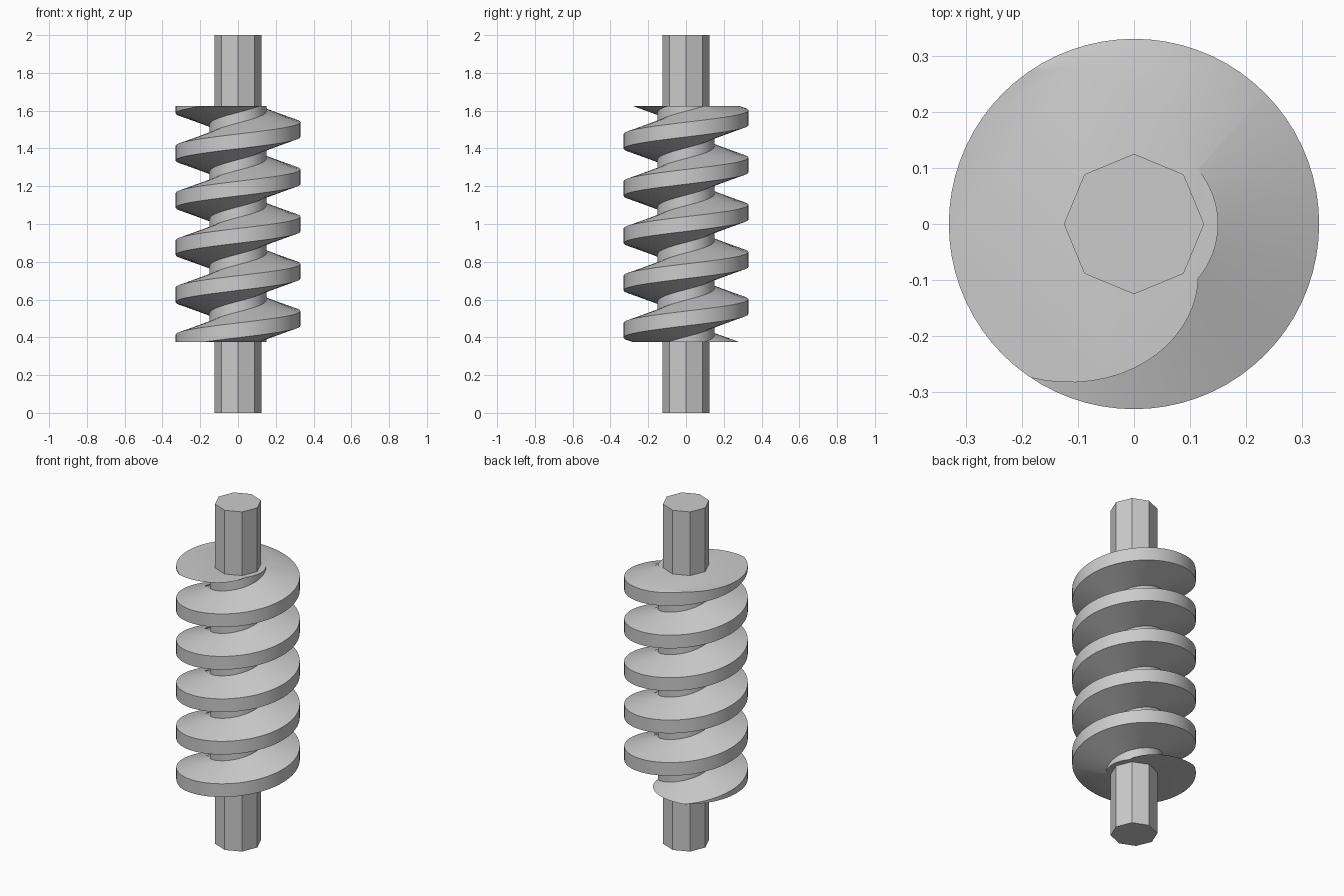
import bpy, bmesh
from math import cos, sin, tau
from mathutils import Vector

cube = bpy.data.objects.get("Cube")
if cube:
    bpy.data.objects.remove(cube)

# One plain metal colour
steel = bpy.data.materials.new("grey_metal")
steel.use_nodes = True
grey = (0.6, 0.6, 0.6, 1)
steel.diffuse_color = grey
steel.node_tree.nodes["Principled BSDF"].inputs["Base Color"].default_value = grey


def add_object(name, bm):
    bmesh.ops.recalc_face_normals(bm, faces=bm.faces)
    mesh = bpy.data.meshes.new(name)
    bm.to_mesh(mesh)
    bm.free()
    mesh.materials.append(steel)
    obj = bpy.data.objects.new(name, mesh)
    bpy.context.collection.objects.link(obj)
    return obj


# Octagonal shaft through the whole length
bm = bmesh.new()
ring = [bm.verts.new((0.125 * cos(tau * i / 8), 0.125 * sin(tau * i / 8), 0)) for i in range(8)]
base = bm.faces.new(ring)
top = bmesh.ops.extrude_face_region(bm, geom=[base], use_keep_orig=True)
bmesh.ops.translate(bm, vec=(0, 0, 2), verts=[v for v in top["geom"] if isinstance(v, bmesh.types.BMVert)])
add_object("shaft", bm)

# Worm thread: trapezoid tooth swept up a right-handed helix
PITCH, STEPS, TURNS = 0.25, 72, 8
BOTTOM, TOP = 0.375, 1.625
tooth = [(0.15, -0.097), (0.33, -0.039), (0.33, 0.039), (0.15, 0.097)]
bm = bmesh.new()
rows = []
for i in range(STEPS * TURNS + 1):
    a = tau * i / STEPS
    z = PITCH * i / STEPS
    rows.append([bm.verts.new((r * cos(a), r * sin(a), z + dz)) for r, dz in tooth])
for i in range(STEPS * TURNS):
    p, q = rows[i], rows[i + 1]
    for k in range(3):
        bm.faces.new((p[k], q[k], q[k + 1], p[k + 1]))
    # Root strip joins this turn to the next one up
    if i + STEPS < STEPS * TURNS:
        n, m = rows[i + STEPS], rows[i + STEPS + 1]
        bm.faces.new((p[3], q[3], m[0], n[0]))
for f in bm.faces:
    f.smooth = True

# Trim both ends flat and cap them
for height, direction in ((BOTTOM, -1), (TOP, 1)):
    cut = bmesh.ops.bisect_plane(
        bm, geom=bm.verts[:] + bm.edges[:] + bm.faces[:], dist=1e-6,
        plane_co=Vector((0, 0, height)), plane_no=Vector((0, 0, direction)), clear_outer=True)
    rim = [e for e in bm.edges if e.is_boundary and all(abs(v.co.z - height) < 1e-4 for v in e.verts)]
    caps = bmesh.ops.edgeloop_fill(bm, edges=rim)["faces"]
    for f in caps:
        f.smooth = False
worm = add_object("worm_thread", bm)
worm.data.set_sharp_from_angle(angle=0.52)
